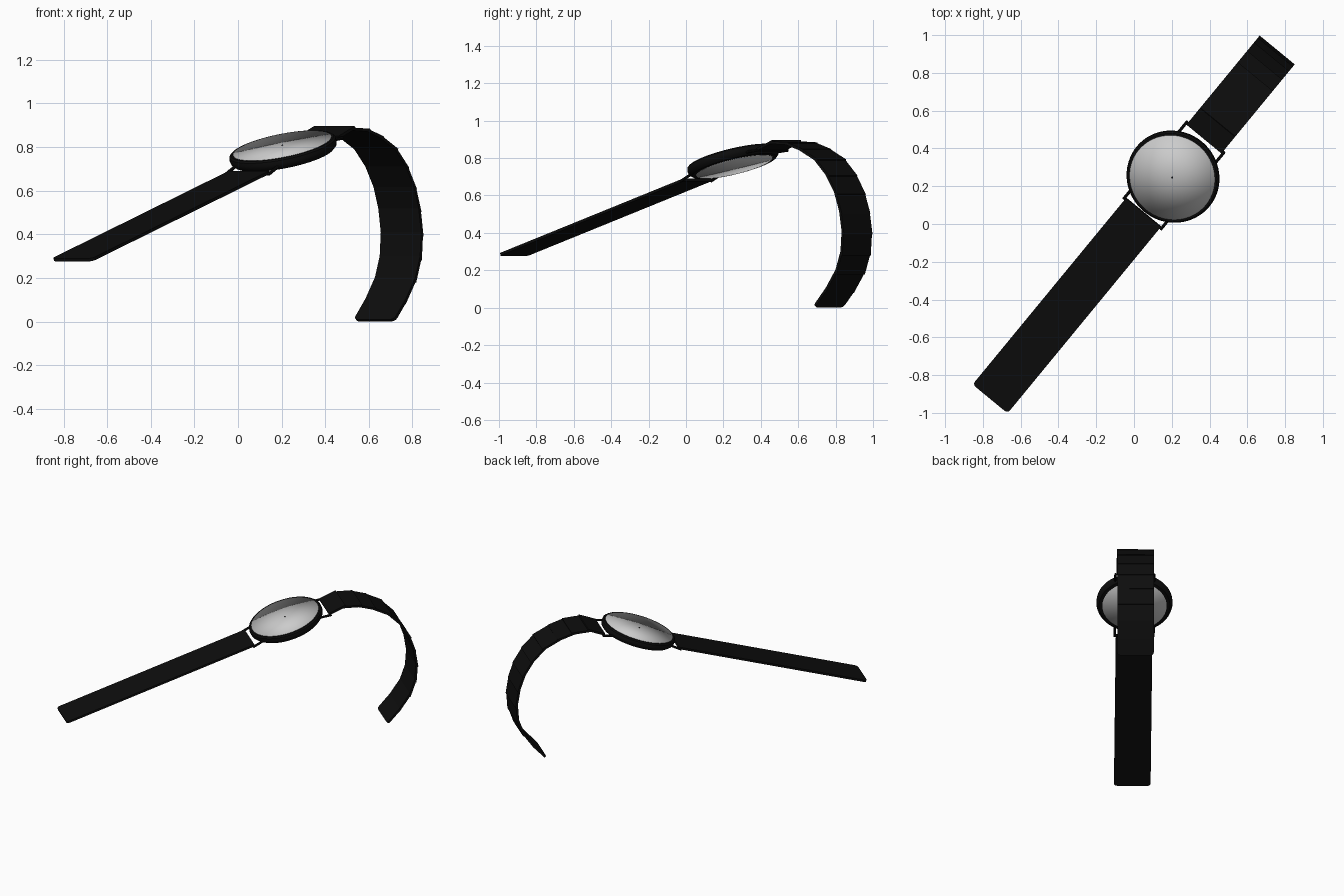
import bpy, bmesh, math
from mathutils import Matrix, Vector

cube = bpy.data.objects.get("Cube")
if cube:
    bpy.data.objects.remove(cube, do_unlink=True)


def material(name, value):
    m = bpy.data.materials.new(name)
    m.use_nodes = True
    color = (value, value, value, 1)
    m.diffuse_color = color
    m.node_tree.nodes["Principled BSDF"].inputs["Base Color"].default_value = color
    return m


BLACK = material("black", 0.004)
PALE = material("pale grey", 0.6)

TILT = math.radians(17.3)
WIDTH = 0.24
HEADING = Matrix.Rotation(math.radians(50.55), 4, 'Z')
CASE = HEADING @ Matrix.Translation((0.327, 0, 0.78)) @ Matrix.Rotation(-TILT, 4, 'Y')


def finish(bm, name, mat, matrix, smooth=None):
    """Turn a bmesh into a placed, coloured object."""
    bmesh.ops.recalc_face_normals(bm, faces=bm.faces)
    mesh = bpy.data.meshes.new(name)
    bm.to_mesh(mesh)
    bm.free()
    mesh.materials.append(mat)
    obj = bpy.data.objects.new(name, mesh)
    bpy.context.collection.objects.link(obj)
    obj.matrix_world = matrix
    if smooth is not None:
        bpy.ops.object.select_all(action='DESELECT')
        obj.select_set(True)
        bpy.context.view_layer.objects.active = obj
        bpy.ops.object.shade_smooth_by_angle(angle=math.radians(smooth))
    return obj


def rod(name, start, end, radius):
    a, b = Vector(start), Vector(end)
    bm = bmesh.new()
    bmesh.ops.create_cone(bm, cap_ends=True, segments=8, radius1=radius,
                          radius2=radius, depth=(b - a).length)
    turn = (b - a).to_track_quat('Z', 'Y').to_matrix().to_4x4()
    bmesh.ops.transform(bm, matrix=Matrix.Translation((a + b) / 2) @ turn, verts=bm.verts)
    return finish(bm, name, BLACK, CASE, 40)


def strap(name, path, overlap, thickness):
    """Chain of flat links along a path in the (length, height) plane."""
    bm = bmesh.new()
    pairs = list(zip(path, path[1:]))
    for i, (p, q) in enumerate(pairs):
        a, b = Vector((p[0], 0, p[1])), Vector((q[0], 0, q[1]))
        along = (b - a).normalized()
        last = i == len(pairs) - 1
        if not last:
            b = b + along * overlap
        up = Vector((0, 1, 0)).cross(along) * -1
        frame = Matrix((along, (0, 1, 0), up)).transposed().to_4x4()
        place = Matrix.Translation((a + b) / 2) @ frame
        size = Matrix.Diagonal(((b - a).length, WIDTH, thickness, 1))
        link = bmesh.ops.create_cube(bm, size=1, matrix=place @ size)["verts"]
        if last:
            # rounded corners on the strap tip
            corners = [e for e in {e for v in link for e in v.link_edges}
                       if all((v.co - b).dot(along) > -0.001 for v in e.verts)
                       and abs(e.verts[0].co.y - e.verts[1].co.y) < 0.001]
            bmesh.ops.bevel(bm, geom=corners, offset=0.02, segments=3,
                            affect='EDGES', profile=0.5)
    return finish(bm, name, BLACK, HEADING)


# Case ring, lathed from its profile
profile = [(0.205, -0.027), (0.232, -0.025), (0.246, -0.012), (0.25, 0.004),
           (0.248, 0.02), (0.24, 0.027), (0.226, 0.027)]
bm = bmesh.new()
ring = [bm.verts.new((r, 0, z)) for r, z in profile]
edges = [bm.edges.new(pair) for pair in zip(ring, ring[1:] + ring[:1])]
bmesh.ops.spin(bm, geom=ring + edges, cent=(0, 0, 0), axis=(0, 0, 1),
               angle=math.tau, steps=64, use_merge=True)
bmesh.ops.remove_doubles(bm, verts=bm.verts, dist=0.0001)
finish(bm, "case_ring", BLACK, CASE, 35)

# Pale disc filling the case, visible above and below
bm = bmesh.new()
bmesh.ops.create_cone(bm, cap_ends=True, cap_tris=True, segments=64,
                      radius1=0.21, radius2=0.23, depth=0.058)
finish(bm, "glass_disc", PALE, CASE, 180)

# Tiny centre pin
rod("centre_pin", (0, 0, 0.027), (0, 0, 0.031), 0.005)

# Lugs and the bars that hold the strap
for end, sx in (("lower", -1), ("upper", 1)):
    for side, sy in (("left", -1), ("right", 1)):
        rod(f"{end}_{side}_lug", (sx * 0.2, sy * 0.127, -0.008),
            (sx * 0.278, sy * 0.127, -0.022), 0.008)
    rod(f"{end}_strap_bar", (sx * 0.274, -0.13, -0.022),
        (sx * 0.274, 0.13, -0.022), 0.007)

# Straight strap
start, tip, count = Vector((0.08, 0.684)), Vector((-1.197, 0.283)), 13
strap("straight_strap", [start.lerp(tip, i / count) for i in range(count + 1)],
      0.0, 0.014)

# Curled strap, each link overlapping the next
curl = [(0.585, 0.845), (0.68, 0.883), (0.79, 0.878), (0.885, 0.848),
        (0.99, 0.795), (1.07, 0.715), (1.13, 0.62), (1.165, 0.52),
        (1.183, 0.41), (1.175, 0.30), (1.14, 0.20), (1.07, 0.10), (0.985, 0.006)]
strap("curled_strap", curl, 0.02, 0.014)
